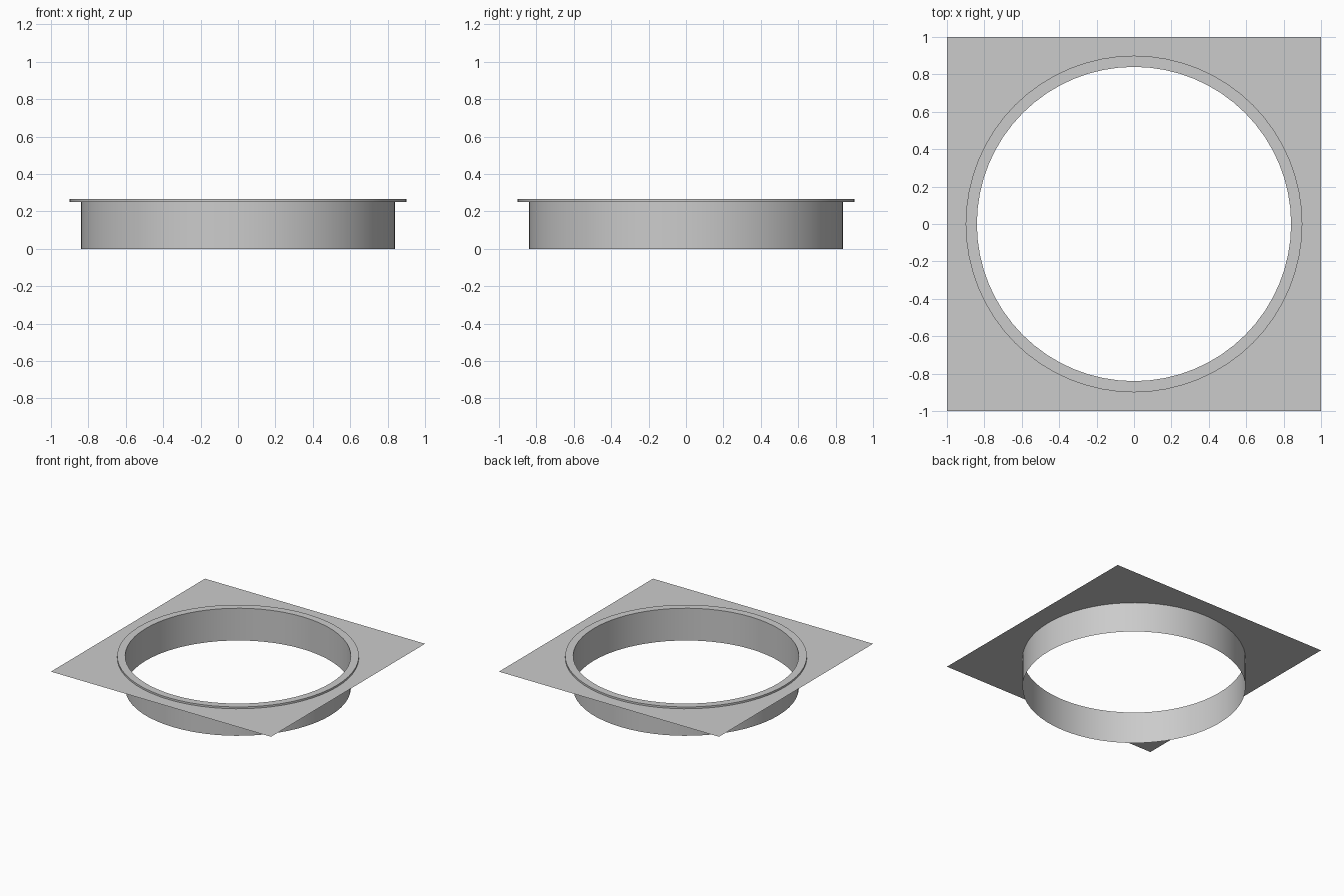
import bpy, bmesh
from math import cos, sin, pi

if "Cube" in bpy.data.objects:
    bpy.data.objects.remove(bpy.data.objects["Cube"])

N = 64          # divisible by 8, so the square corners land on a vertex
R_TUBE, R_RIM = 0.84, 0.90
Z_PLATE, Z_TOP = 0.25, 0.265


def circle(r, z):
    return [(r * cos(2 * pi * i / N), r * sin(2 * pi * i / N), z) for i in range(N)]


def square(h, z):
    pts = []
    for x, y, _ in circle(1, 0):
        k = h / max(abs(x), abs(y))
        pts.append((x * k, y * k, z))
    return pts


def loft(name, loops, closed=False):
    """Skin consecutive outlines with quads."""
    bm = bmesh.new()
    rows = [[bm.verts.new(p) for p in loop] for loop in loops]
    pairs = list(zip(rows, rows[1:]))
    if closed:
        pairs.append((rows[-1], rows[0]))
    for a, b in pairs:
        for i in range(N):
            j = (i + 1) % N
            bm.faces.new((a[i], a[j], b[j], b[i]))
    mesh = bpy.data.meshes.new(name)
    bm.to_mesh(mesh)
    bm.free()
    obj = bpy.data.objects.new(name, mesh)
    bpy.context.collection.objects.link(obj)
    bpy.context.view_layer.objects.active = obj
    obj.select_set(True)
    bpy.ops.object.shade_smooth_by_angle(angle=pi / 6)
    obj.select_set(False)
    return obj


# Open thin-walled collar
loft("collar", [circle(R_TUBE, 0), circle(R_TUBE, Z_PLATE)])

# Raised flat ring around the opening
loft("rim", [circle(R_TUBE, Z_PLATE), circle(R_RIM, Z_PLATE),
             circle(R_RIM, Z_TOP), circle(R_TUBE, Z_TOP)][::-1][::-1], closed=False)
loft("rim_inner_wall", [circle(R_TUBE, Z_PLATE), circle(R_TUBE, Z_TOP)])

# Paper-thin square plate with a round hole
loft("plate", [square(1, Z_PLATE), circle(R_RIM, Z_PLATE)])
